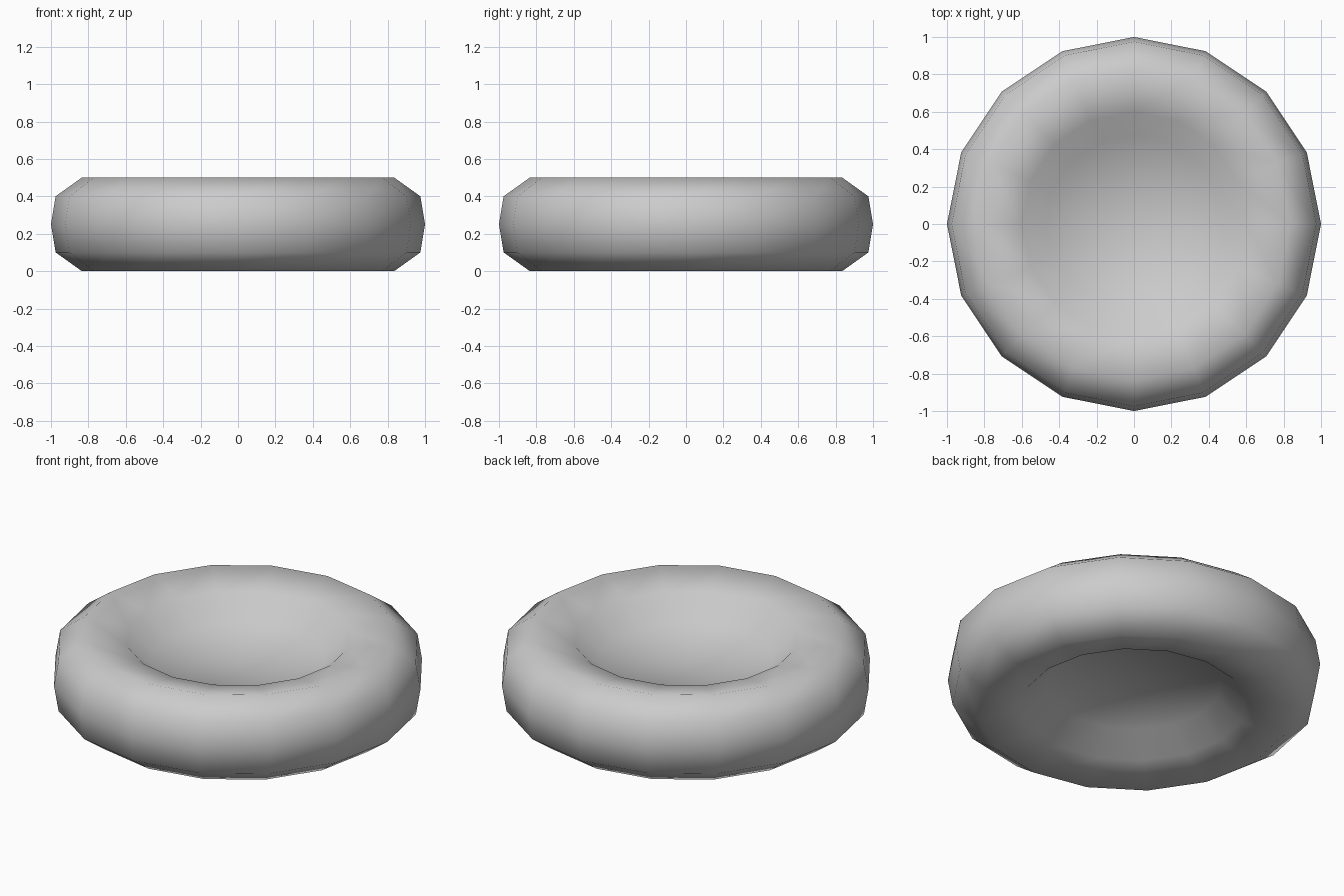
import bpy, bmesh, math

if "Cube" in bpy.data.objects:
    bpy.data.objects.remove(bpy.data.objects["Cube"])

SIDES = 16
# Upper half of the profile (radius, height above mid-plane), rim to dimple
upper = [(0.975, 0.15), (0.835, 0.25), (0.60, 0.20), (0.47, 0.08)]
pole = 0.04
mid = 0.25

# Full profile, mirrored about the mid-plane
profile = [(r, -z) for r, z in reversed(upper)] + [(1.0, 0.0)] + upper

bm = bmesh.new()
rings = []
for r, z in profile:
    rings.append([bm.verts.new((r * math.cos(2 * math.pi * i / SIDES),
                                r * math.sin(2 * math.pi * i / SIDES),
                                mid + z)) for i in range(SIDES)])

# Side bands
for a, b in zip(rings, rings[1:]):
    for i in range(SIDES):
        j = (i + 1) % SIDES
        bm.faces.new((a[i], a[j], b[j], b[i]))

# Shallow dimple floors, below and above
for ring, z in ((rings[0], mid - pole), (rings[-1], mid + pole)):
    centre = bm.verts.new((0, 0, z))
    for i in range(SIDES):
        bm.faces.new((ring[i], ring[(i + 1) % SIDES], centre))

bmesh.ops.recalc_face_normals(bm, faces=bm.faces)
for f in bm.faces:
    f.smooth = True

mesh = bpy.data.meshes.new("biconcave_disc")
bm.to_mesh(mesh)
bm.free()
bpy.context.collection.objects.link(bpy.data.objects.new("biconcave_disc", mesh))
